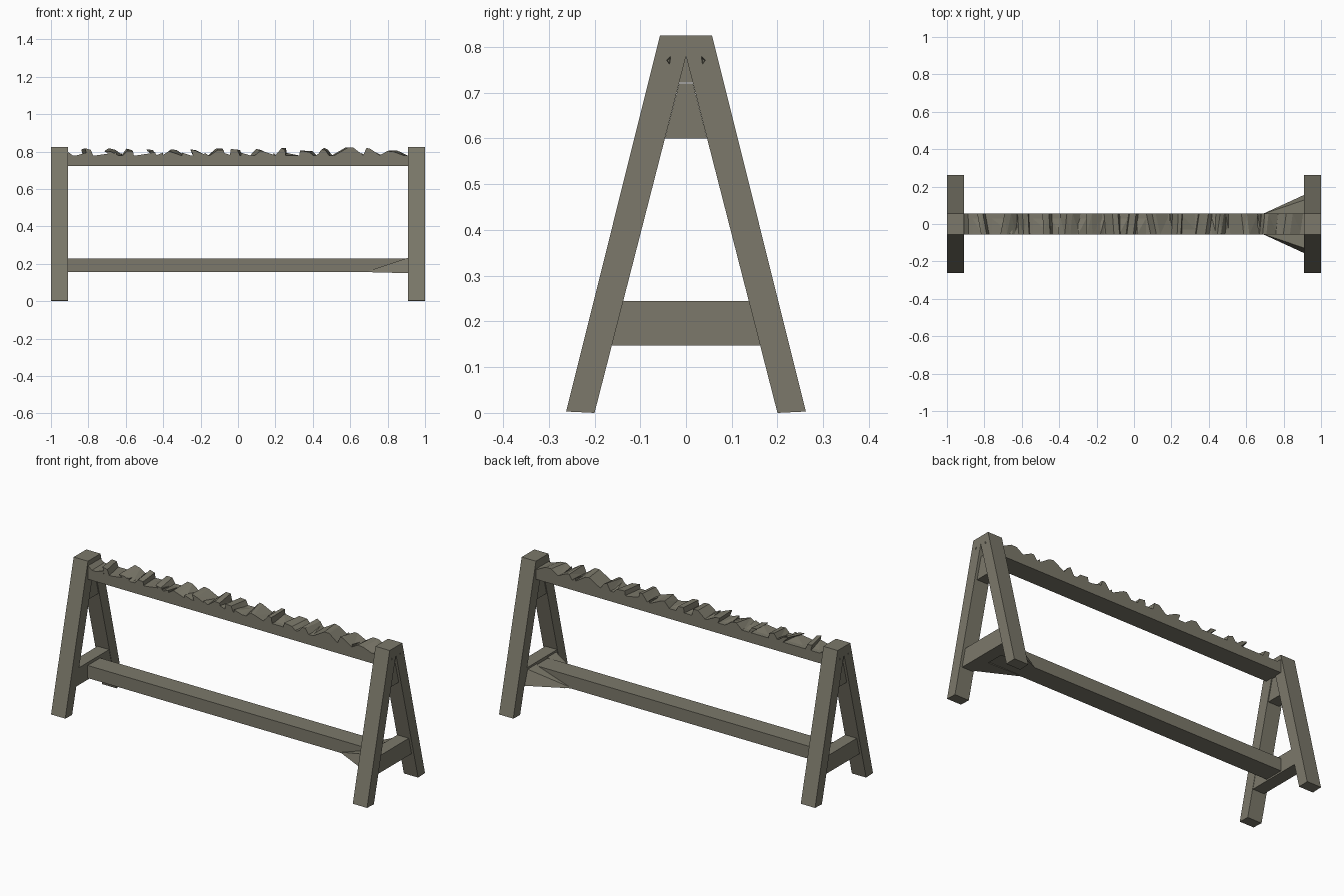
import bpy, bmesh, random
from mathutils import Vector

random.seed(4)
if "Cube" in bpy.data.objects:
    bpy.data.objects.remove(bpy.data.objects["Cube"])

wood = bpy.data.materials.new("weathered_wood")
wood.use_nodes = True
colour = (0.2, 0.19, 0.145, 1)
wood.diffuse_color = colour
wood.node_tree.nodes["Principled BSDF"].inputs["Base Color"].default_value = colour


def finish(name, bm):
    bmesh.ops.recalc_face_normals(bm, faces=bm.faces)
    mesh = bpy.data.meshes.new(name)
    bm.to_mesh(mesh)
    bm.free()
    mesh.materials.append(wood)
    ob = bpy.data.objects.new(name, mesh)
    bpy.context.collection.objects.link(ob)
    return ob


def loft(bm, a, b):
    """Closed solid between two matching rings of points."""
    va, vb = [bm.verts.new(p) for p in a], [bm.verts.new(p) for p in b]
    bm.faces.new(va)
    bm.faces.new(vb)
    for i in range(len(va)):
        j = (i + 1) % len(va)
        bm.faces.new((va[i], va[j], vb[j], vb[i]))


def prism(name, outline, x0, x1):
    """Extrude a y-z outline along x."""
    bm = bmesh.new()
    loft(bm, [(x0, y, z) for y, z in outline], [(x1, y, z) for y, z in outline])
    return finish(name, bm)


def mirrored(half):
    return half + [(-y, z) for y, z in reversed(half)]


# Slanted legs meeting at the top, with a low crossbar and a high tie block
leg = [(0.262, 0.003), (0.2, 0), (0, 0.78), (0, 0.825), (0.057, 0.825)]
for side, s in (("left", 1), ("right", -1)):
    for end, f in (("front", -1), ("back", 1)):
        ob = prism(f"{side}_{end}_leg", [(f * y, z) for y, z in leg], s * 0.91, s)
        # small knot hollow near the top of the end face
        bm = bmesh.new()
        loft(bm, [(s * 0.992, f * 0.036, 0.765), (s * 0.992, f * 0.036, 0.775),
                  (s * 0.992, f * 0.04, 0.77)],
             [(s * 1.01, f * 0.036, 0.758), (s * 1.01, f * 0.032, 0.785),
              (s * 1.01, f * 0.045, 0.772)])
        cutter = finish(f"{side}_{end}_knot_cutter", bm)
        cutter.hide_render = True
        cutter.hide_set(True)
        cutter.display_type = 'WIRE'
        mod = ob.modifiers.new("knot", 'BOOLEAN')
        mod.operation, mod.solver, mod.object = 'DIFFERENCE', 'EXACT', cutter
        # bake the cut, then drop the helper
        bpy.context.view_layer.update()
        cut = bpy.data.meshes.new_from_object(
            ob.evaluated_get(bpy.context.evaluated_depsgraph_get()))
        ob.modifiers.clear()
        ob.data = cut
        bpy.data.objects.remove(cutter)
    prism(f"{side}_crossbar", mirrored([(0.163, 0.147), (0.141, 0.234), (0.137, 0.245)]),
          s * 0.912, s * 0.985)
    prism(f"{side}_tie_block", mirrored([(0.046, 0.6), (0.015, 0.72)]),
          s * 0.915, s * 0.985)

# Long rails
prism("lower_rail", mirrored([(0.056, 0.156), (0.056, 0.228)]), -0.92, 0.92)
prism("top_rail", mirrored([(0.057, 0.722), (0.057, 0.78)]), -0.95, 0.95)

# Wedge braces beside the lower rail at the left end
for end, f in (("front", -1), ("back", 1)):
    bm = bmesh.new()
    pts = [(0.68, 0.05, 0.156), (0.915, 0.05, 0.15), (0.915, 0.158, 0.15),
           (0.915, 0.13, 0.235), (0.915, 0.05, 0.235)]
    bmesh.ops.convex_hull(bm, input=[bm.verts.new((x, f * y, z)) for x, y, z in pts])
    finish(f"{end}_brace", bm)

# Splintered teeth along the top rail: start, peak start, peak end, end
teeth = [(-0.91, -0.91, -0.9, -0.87), (-0.82, -0.83, -0.8, -0.785),
         (-0.66, -0.705, -0.67, -0.62), (-0.63, -0.6, -0.57, -0.565),
         (-0.45, -0.495, -0.46, -0.44), (-0.41, -0.37, -0.34, -0.29),
         (-0.25, -0.265, -0.235, -0.17), (-0.16, -0.11, -0.08, -0.07),
         (-0.03, -0.025, 0.01, 0.025), (0.07, 0.105, 0.125, 0.2),
         (0.2, 0.235, 0.255, 0.26), (0.34, 0.345, 0.395, 0.42),
         (0.43, 0.455, 0.475, 0.5), (0.5, 0.58, 0.61, 0.67),
         (0.67, 0.69, 0.71, 0.77), (0.75, 0.8, 0.835, 0.9)]
bm = bmesh.new()
for x0, p0, p1, x1 in teeth:
    rings = []
    for y in (-0.057, 0.057):
        d = random.uniform(-0.015, 0.015)
        h = random.uniform(0.8, 0.822)
        rings.append([Vector((x0 + d, y, 0.775)), Vector((p0 + d, y, h)),
                      Vector((p1 + d, y, h - random.uniform(0, 0.01))),
                      Vector((x1 + d, y, 0.775))])
    loft(bm, *rings)
# low shards bridging the gaps, each leaning to one edge
for a, b in zip(teeth, teeth[1:]):
    lo, hi = a[3] - 0.01, b[0] + 0.01
    y = random.choice((-1, 1)) * 0.057
    corners = [(lo, -0.057, 0.775), (hi, -0.057, 0.775), (hi, 0.057, 0.775),
               (lo, 0.057, 0.775), (random.choice((lo, hi)), y, 0.795)]
    bmesh.ops.convex_hull(bm, input=[bm.verts.new(c) for c in corners])
bmesh.ops.triangulate(bm, faces=bm.faces)
finish("splintered_top", bm)
